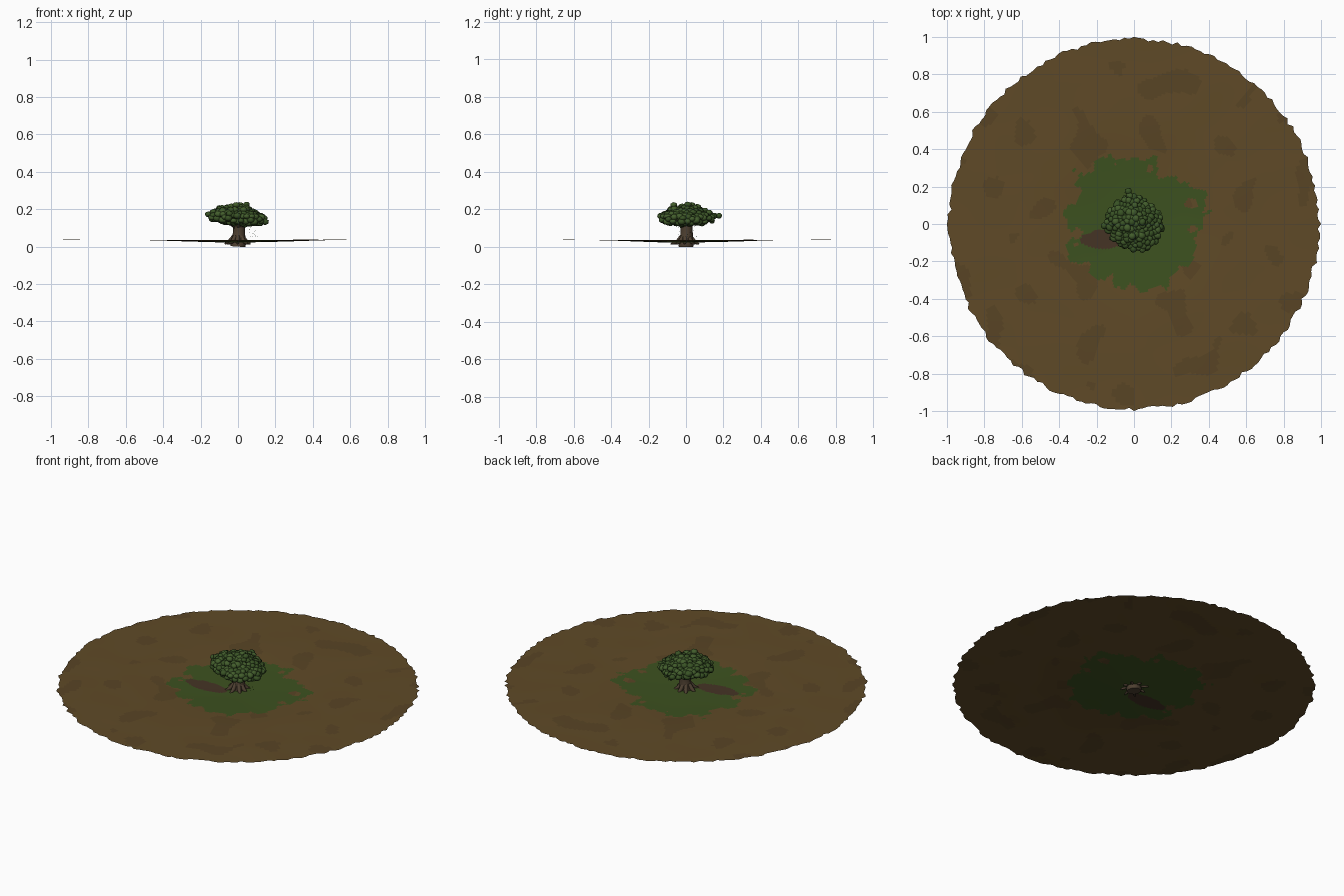
import bpy, bmesh, math, random
from mathutils import Vector, Matrix, noise

if "Cube" in bpy.data.objects:
    bpy.data.objects.remove(bpy.data.objects["Cube"])

random.seed(7)

def material(name, rgb):
    m = bpy.data.materials.new(name)
    m.diffuse_color = (*rgb, 1)
    m.use_nodes = True
    m.node_tree.nodes["Principled BSDF"].inputs["Base Color"].default_value = m.diffuse_color
    return m

DIRT = material("dirt", (0.115, 0.068, 0.02))
DIRT_DARK = material("dark_dirt", (0.098, 0.058, 0.018))
GRASS = material("grass", (0.046, 0.083, 0.014))
PATH = material("bare_soil", (0.06, 0.034, 0.018))
BARK = material("bark", (0.075, 0.05, 0.03))
LEAVES = [material("leaf_dark", (0.04, 0.085, 0.018)),
          material("leaf_light", (0.055, 0.11, 0.025))]

def add_mesh(name, bm, mats):
    me = bpy.data.meshes.new(name)
    bm.to_mesh(me)
    bm.free()
    for m in mats:
        me.materials.append(m)
    ob = bpy.data.objects.new(name, me)
    bpy.context.collection.objects.link(ob)
    return ob

def ground_z(x, y):
    t = max(0, 1 - math.hypot(x, y) / 0.6)
    t = t * t * (3 - 2 * t)
    return 0.036 - 0.014 * t + 0.0015 * noise.noise((x * 4, y * 4, 3))

# Ground: shallow dished sheet with a ragged rim, painted face by face
SEG, RINGS = 240, 72
bm = bmesh.new()
centre = bm.verts.new((0, 0, ground_z(0, 0)))
rings = []
for i in range(1, RINGS + 1):
    ring = []
    for j in range(SEG):
        a = 2 * math.pi * j / SEG
        r = 0.985 * i / RINGS
        if i == RINGS:
            r = 1.0 if j % 60 == 0 else random.uniform(0.978, 1.0)
        x, y = r * math.cos(a), r * math.sin(a)
        ring.append(bm.verts.new((x, y, ground_z(x, y))))
    rings.append(ring)
for j in range(SEG):
    k = (j + 1) % SEG
    bm.faces.new((centre, rings[0][j], rings[0][k]))
    for a, b in zip(rings, rings[1:]):
        bm.faces.new((a[j], b[j], b[k], a[k]))
for f in bm.faces:
    f.smooth = True
    c = f.calc_center_median()
    n = noise.noise((c.x * 9, c.y * 9, 1)) + 0.5 * noise.noise((c.x * 22, c.y * 22, 5))
    if ((c.x + 0.16) / 0.14) ** 2 + ((c.y + 0.08) / 0.05) ** 2 < 1 + 0.5 * n:
        f.material_index = 3
    elif c.xy.length < 0.35 + 0.14 * n:
        f.material_index = 2
    elif noise.noise((c.x * 6, c.y * 6, 9)) > 0.3:
        f.material_index = 1
add_mesh("ground", bm, [DIRT, DIRT_DARK, GRASS, PATH])

# Tapered wooden limbs: a bevelled path of (x, y, z, radius) points
def limb(name, pts):
    cu = bpy.data.curves.new(name, 'CURVE')
    cu.dimensions = '3D'
    cu.bevel_depth = 1
    cu.bevel_resolution = 2
    cu.use_fill_caps = True
    sp = cu.splines.new('POLY')
    sp.points.add(len(pts) - 1)
    for p, (x, y, z, r) in zip(sp.points, pts):
        p.co = (x, y, z, 1)
        p.radius = r
    cu.materials.append(BARK)
    ob = bpy.data.objects.new(name, cu)
    bpy.context.collection.objects.link(ob)
    bpy.ops.object.select_all(action='DESELECT')
    ob.select_set(True)
    bpy.context.view_layer.objects.active = ob
    bpy.ops.object.convert(target='MESH')
    bpy.ops.object.shade_smooth_by_angle(angle=math.radians(50))

limb("trunk", [(0, 0, 0.0, 0.04), (0.002, 0, 0.03, 0.042), (0.005, 0.003, 0.055, 0.034),
               (0.006, 0.003, 0.10, 0.032), (0.003, 0.003, 0.135, 0.036), (0, 0, 0.16, 0.02)])

# Roots and branches fan around the trunk
for i in range(8):
    a = 2 * math.pi * i / 8 + random.uniform(-0.25, 0.25)
    c, s = math.cos(a), math.sin(a)
    e = random.uniform(0.06, 0.085)
    limb(f"root_{i}", [(0.022 * c, 0.022 * s, 0.055, 0.012), (0.04 * c, 0.04 * s, 0.032, 0.012),
                       (0.055 * c, 0.055 * s, 0.022, 0.009), (e * c, e * s, 0.014, 0.003)])
for i in range(7):
    a = 2 * math.pi * (i + 0.3) / 7 + random.uniform(-0.2, 0.2)
    c, s = math.cos(a), math.sin(a)
    limb(f"branch_{i}", [(0.01 * c, 0.01 * s, 0.105, 0.014), (0.05 * c, 0.05 * s, 0.13, 0.01),
                         (0.11 * c, 0.11 * s, 0.15, 0.004)])

# Canopy: overlapping leaf clumps over a flattened dome, with an uneven outline
OUTLINE = [.165, .16, .148, .18, .16, .16, .185, .155, .148, .155, .17, .17]

def reach(a):
    t = (a / (2 * math.pi) % 1) * 12
    i = int(t) % 12
    return OUTLINE[i] + (OUTLINE[(i + 1) % 12] - OUTLINE[i]) * (t - int(t))

bm = bmesh.new()

def clump(p, r):
    m = (Matrix.Translation(p) @ Matrix.Rotation(random.uniform(0, 6.28), 4, 'Z')
         @ Matrix.Diagonal((r, r * random.uniform(0.85, 1.1), r * 0.8, 1)))
    verts = bmesh.ops.create_icosphere(bm, subdivisions=2, radius=1, matrix=m)["verts"]
    tint = random.randint(0, 1)
    for v in verts:
        v.co += (v.co - Vector(p)) * random.uniform(-0.08, 0.08)
        for f in v.link_faces:
            f.material_index = tint
            f.smooth = True

for count, top in ((135, True), (70, False)):
    for i in range(count):
        a = i * 2.39996
        s = math.sqrt((i + 0.5) / count)
        d = s * (reach(a) - 0.019)
        if top:
            z = 0.157 + 0.054 * (1 - s * s) + random.uniform(-0.009, 0.008)
        else:
            z = 0.147 - 0.024 * (1 - s * s) + random.uniform(-0.006, 0.006)
        clump((d * math.cos(a), d * math.sin(a), z - 0.012 * d * math.cos(a) / 0.15),
              random.uniform(0.016, 0.023))
for p in ((0.045, 0.01, 0.225), (-0.01, -0.065, 0.222), (0.01, 0.03, 0.223), (-0.03, 0.175, 0.165)):
    clump(p, 0.019)
add_mesh("canopy", bm, LEAVES)

# A few loose leaves falling below the right side of the canopy
bm = bmesh.new()
for _ in range(22):
    m = (Matrix.Translation((random.uniform(0.05, 0.12), random.uniform(-0.06, 0.06),
                             random.uniform(0.05, 0.12)))
         @ Matrix.Rotation(random.uniform(0, 3), 4, 'X') @ Matrix.Rotation(random.uniform(0, 3), 4, 'Y'))
    bmesh.ops.create_circle(bm, cap_ends=True, segments=4, radius=0.0025, matrix=m)
add_mesh("falling_leaves", bm, [LEAVES[0]])
